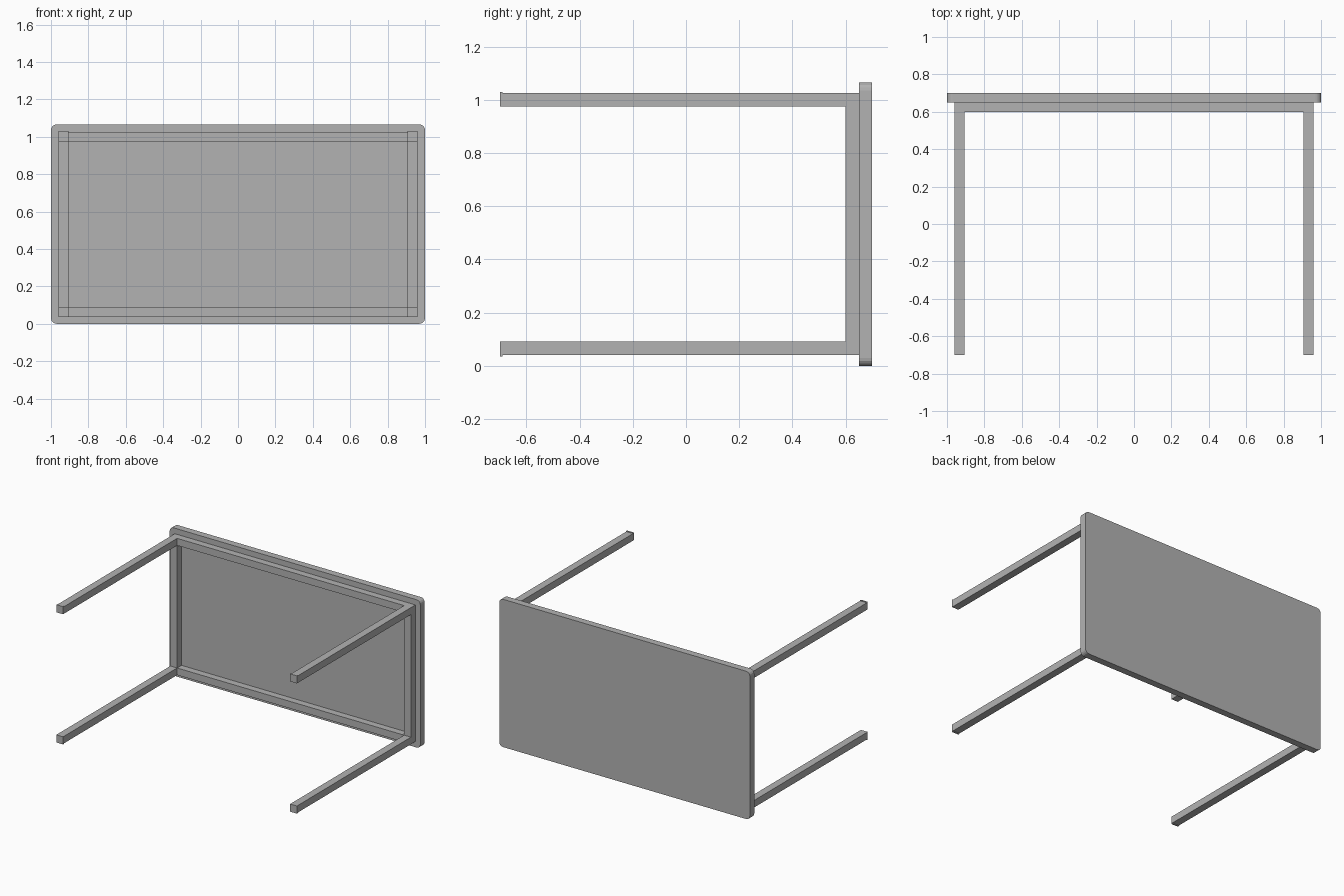
import bpy, bmesh
from mathutils import Vector

if "Cube" in bpy.data.objects:
    bpy.data.objects.remove(bpy.data.objects["Cube"], do_unlink=True)

grey = bpy.data.materials.new("plain_grey")
grey.use_nodes = True
colour = (0.45, 0.45, 0.45, 1)
grey.diffuse_color = colour
grey.node_tree.nodes["Principled BSDF"].inputs["Base Color"].default_value = colour

MID_Z = 0.533
BAR_X = (0.906, 0.96)      # distance of the bars from the centre, across
BAR_Z = (0.442, 0.493)     # distance of the bars from the centre, upward


def box(name, x, y, z, corner=0):
    """Box spanning the given ranges, with its depthwise edges optionally rounded."""
    bm = bmesh.new()
    bmesh.ops.create_cube(bm, size=1)
    ranges = [sorted(r) for r in (x, y, z)]
    for v in bm.verts:
        v.co = Vector([lo if c < 0 else hi for c, (lo, hi) in zip(v.co, ranges)])
    if corner:
        edges = [e for e in bm.edges if abs(e.verts[0].co.y - e.verts[1].co.y) > 0.01]
        bmesh.ops.bevel(bm, geom=edges, offset=corner, segments=4,
                        profile=0.5, affect='EDGES')
    mesh = bpy.data.meshes.new(name)
    bm.to_mesh(mesh)
    bm.free()
    mesh.materials.append(grey)
    obj = bpy.data.objects.new(name, mesh)
    bpy.context.collection.objects.link(obj)
    return obj


def mirrored(r, s, mid=0):
    return [mid + s * v for v in r]


# Table top, standing on its long edge
box("table_top", (-1, 1), (0.65, 0.70), (0, 2 * MID_Z), corner=0.03)

# Long and short rails of the frame
for s, side in ((-1, "lower"), (1, "upper")):
    box(side + "_rail", (-BAR_X[1], BAR_X[1]), (0.60, 0.65), mirrored(BAR_Z, s, MID_Z))
for s, side in ((-1, "right"), (1, "left")):
    box(side + "_rail", mirrored(BAR_X, s), (0.60, 0.65),
        (MID_Z - BAR_Z[0], MID_Z + BAR_Z[0]))

# Four legs, each ending in a slightly wider foot
for sx, side in ((-1, "right"), (1, "left")):
    for sz, level in ((-1, "lower"), (1, "upper")):
        name = level + "_" + side
        box(name + "_leg", mirrored(BAR_X, sx), (-0.69, 0.60), mirrored(BAR_Z, sz, MID_Z))
        box(name + "_foot", mirrored(BAR_X, sx), (-0.70, -0.69),
            mirrored((BAR_Z[0], BAR_Z[1] + 0.004), sz, MID_Z))
